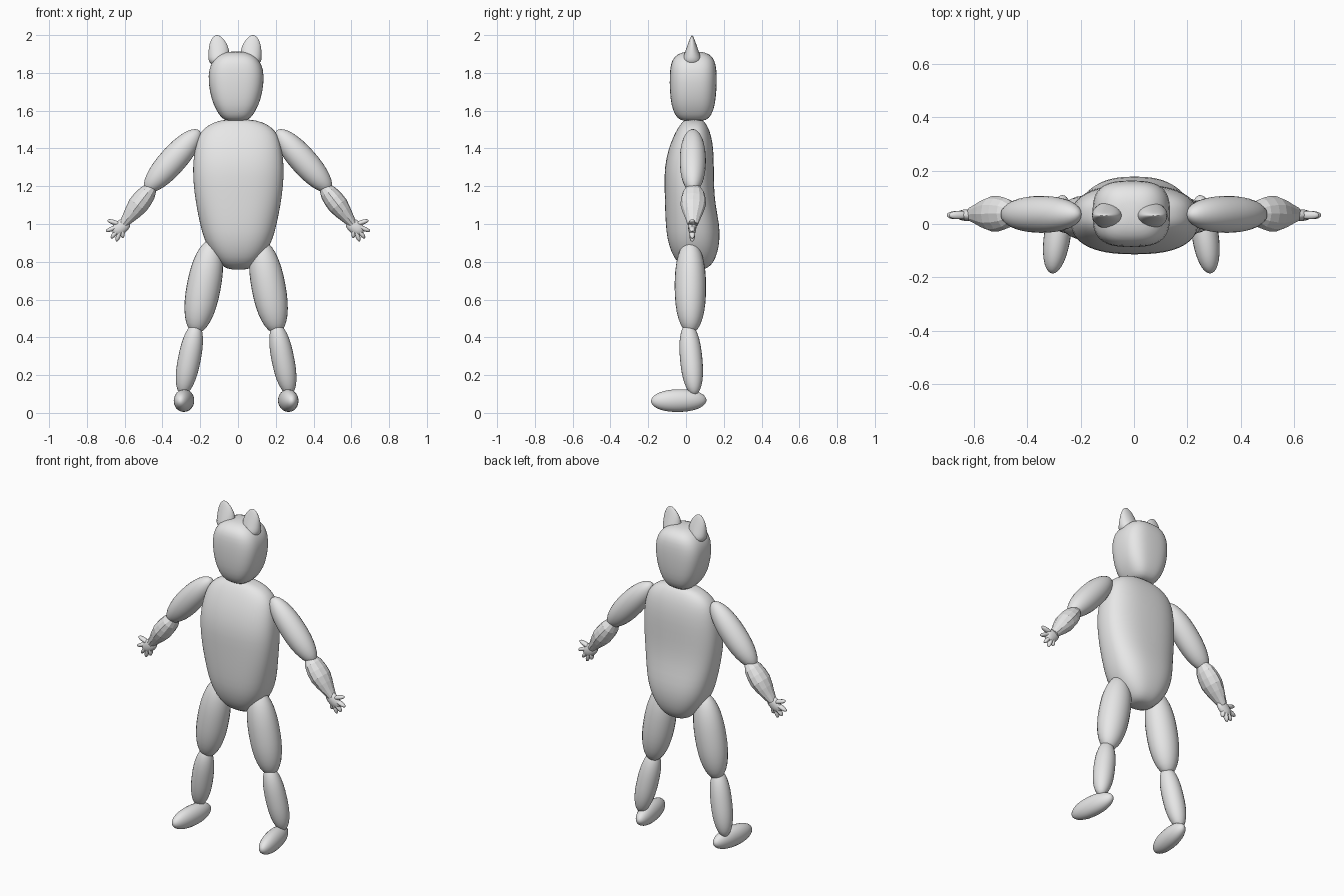
import bpy, bmesh, math
from mathutils import Vector

cube = bpy.data.objects.get("Cube")
if cube:
    bpy.data.objects.remove(cube, do_unlink=True)

grey = bpy.data.materials.new("plain grey")
grey.use_nodes = True
COLOUR = (0.8, 0.8, 0.8, 1)
grey.diffuse_color = COLOUR
grey.node_tree.nodes["Principled BSDF"].inputs["Base Color"].default_value = COLOUR


def loft(name, rings, sides=24, power=2.0, smooth=True, subdivide=0):
    """Skin rings of (centre, half-axis u, half-axis v) with superellipse sections."""
    bm = bmesh.new()
    loops = []
    for centre, u, v in rings:
        loop = []
        for i in range(sides):
            a = math.tau * i / sides
            c, s = math.cos(a), math.sin(a)
            cu = math.copysign(abs(c) ** (2 / power), c)
            cv = math.copysign(abs(s) ** (2 / power), s)
            loop.append(bm.verts.new(centre + u * cu + v * cv))
        loops.append(loop)
    for lo, hi in zip(loops, loops[1:]):
        for i in range(sides):
            j = (i + 1) % sides
            bm.faces.new((lo[i], lo[j], hi[j], hi[i]))
    bm.faces.new(loops[0])
    bm.faces.new(loops[-1])
    bmesh.ops.recalc_face_normals(bm, faces=bm.faces)
    for f in bm.faces:
        f.smooth = smooth
    mesh = bpy.data.meshes.new(name)
    bm.to_mesh(mesh)
    bm.free()
    mesh.materials.append(grey)
    obj = bpy.data.objects.new(name, mesh)
    bpy.context.collection.objects.link(obj)
    if subdivide:
        obj.modifiers.new("smooth", "SUBSURF").levels = subdivide
        obj.modifiers["smooth"].render_levels = subdivide
    return obj


def body(name, profile, cx, power):
    """Upright form from rows of height, half width, front y, back y."""
    loft(name, [(Vector((cx, (f + b) / 2, z)), Vector((w, 0, 0)), Vector((0, (b - f) / 2, 0)))
                for z, w, f, b in profile], 32, power, subdivide=1)


def limb(name, start, end, wide, deep, power=2.0, hint=(0, 1, 0), radii=None, sides=24, steps=16):
    """Rounded rod between two points; radii overrides the rounded profile."""
    start, end = Vector(start), Vector(end)
    d = (end - start).normalized()
    v = Vector(hint)
    v = (v - d * v.dot(d)).normalized()
    u = v.cross(d)
    if radii:
        stations = [(i / (len(radii) - 1), r) for i, r in enumerate(radii)]
    else:
        stations = []
        for i in range(steps + 1):
            t = -math.cos(math.pi * (0.03 + 0.94 * i / steps))
            stations.append(((t + 1) / 2, (1 - abs(t) ** power) ** (1 / 2)))
    loft(name, [(start.lerp(end, t), u * wide * r, v * deep * r) for t, r in stations],
         sides, smooth=radii is None)


# Torso and head
body("torso", [
    (0.758, 0.04, 0.03, 0.09), (0.77, 0.075, -0.01, 0.12), (0.80, 0.107, -0.05, 0.148),
    (0.85, 0.148, -0.078, 0.168), (0.92, 0.183, -0.1, 0.18), (1.0, 0.204, -0.108, 0.177),
    (1.1, 0.224, -0.112, 0.156), (1.2, 0.238, -0.114, 0.148), (1.3, 0.243, -0.115, 0.148),
    (1.4, 0.232, -0.093, 0.146), (1.47, 0.212, -0.064, 0.133), (1.51, 0.18, -0.042, 0.118),
    (1.54, 0.13, -0.02, 0.1), (1.555, 0.06, 0.0, 0.08)], 0.002, 2.5)
body("head", [
    (1.545, 0.045, -0.015, 0.09), (1.557, 0.075, -0.045, 0.122), (1.6, 0.105, -0.07, 0.146),
    (1.66, 0.132, -0.083, 0.158), (1.75, 0.148, -0.088, 0.164), (1.82, 0.145, -0.085, 0.162),
    (1.87, 0.122, -0.075, 0.152), (1.9, 0.086, -0.045, 0.125), (1.914, 0.04, 0.0, 0.08)],
    -0.01, 2.9)

EAR = [(1.835, 0.088, 0.02, 0.02), (1.848, 0.088, 0.042, 0.042), (1.868, 0.088, 0.055, 0.052),
       (1.9, 0.084, 0.058, 0.041), (1.94, 0.087, 0.052, 0.027), (1.97, 0.091, 0.039, 0.016),
       (1.99, 0.094, 0.023, 0.008), (2.0, 0.095, 0.008, 0.002)]
FINGERTIPS = [(0.692, 1.02), (0.7, 0.962), (0.672, 0.924), (0.643, 0.907), (0.61, 0.925)]

for side, s in (("left", 1), ("right", -1)):
    def arm_pt(x, z, y=0.036):
        return (s * x, y, z)

    def leg_pt(x, y, z):
        return (s * x - 0.01, y, z)

    # Ear: broad leaf from the front, thin cone from the side
    loft(side + "_ear", [(Vector((s * x - 0.016, 0.032, z)), Vector((w, 0, 0)), Vector((0, d, 0)))
                         for z, x, w, d in EAR], 20, subdivide=1)

    # Arm: smooth upper arm, faceted forearm
    limb(side + "_upper_arm", arm_pt(0.205, 1.495), arm_pt(0.488, 1.175), 0.072, 0.069, 2.2)
    limb(side + "_forearm", arm_pt(0.452, 1.2, 0.04), arm_pt(0.608, 0.998), 0.054, 0.067,
         radii=(0.5, 0.85, 0.98, 1.0, 0.84, 0.62, 0.42), sides=12)

    # Hand: flat palm with five spread fingers
    limb(side + "_palm", arm_pt(0.578, 1.018, 0.033), arm_pt(0.66, 0.95, 0.033), 0.036, 0.022, 2.6,
         sides=14, steps=8)
    for n, (x, z) in enumerate(FINGERTIPS):
        limb(f"{side}_finger_{n + 1}", arm_pt(0.615, 0.995, 0.033), arm_pt(x, z, 0.033),
             0.0125, 0.016, 2.8, sides=10, steps=8)

    # Leg and foot
    limb(side + "_thigh", leg_pt(0.125, 0.022, 0.915), leg_pt(0.218, 0.024, 0.42),
         0.09, 0.083, 2.3)
    limb(side + "_shin", leg_pt(0.21, 0.01, 0.475), leg_pt(0.285, 0.045, 0.095),
         0.06, 0.059, 2.4)
    limb(side + "_foot", leg_pt(0.255, 0.108, 0.068), leg_pt(0.297, -0.185, 0.062),
         0.05, 0.06, 2.2, hint=(0, 0, 1))
